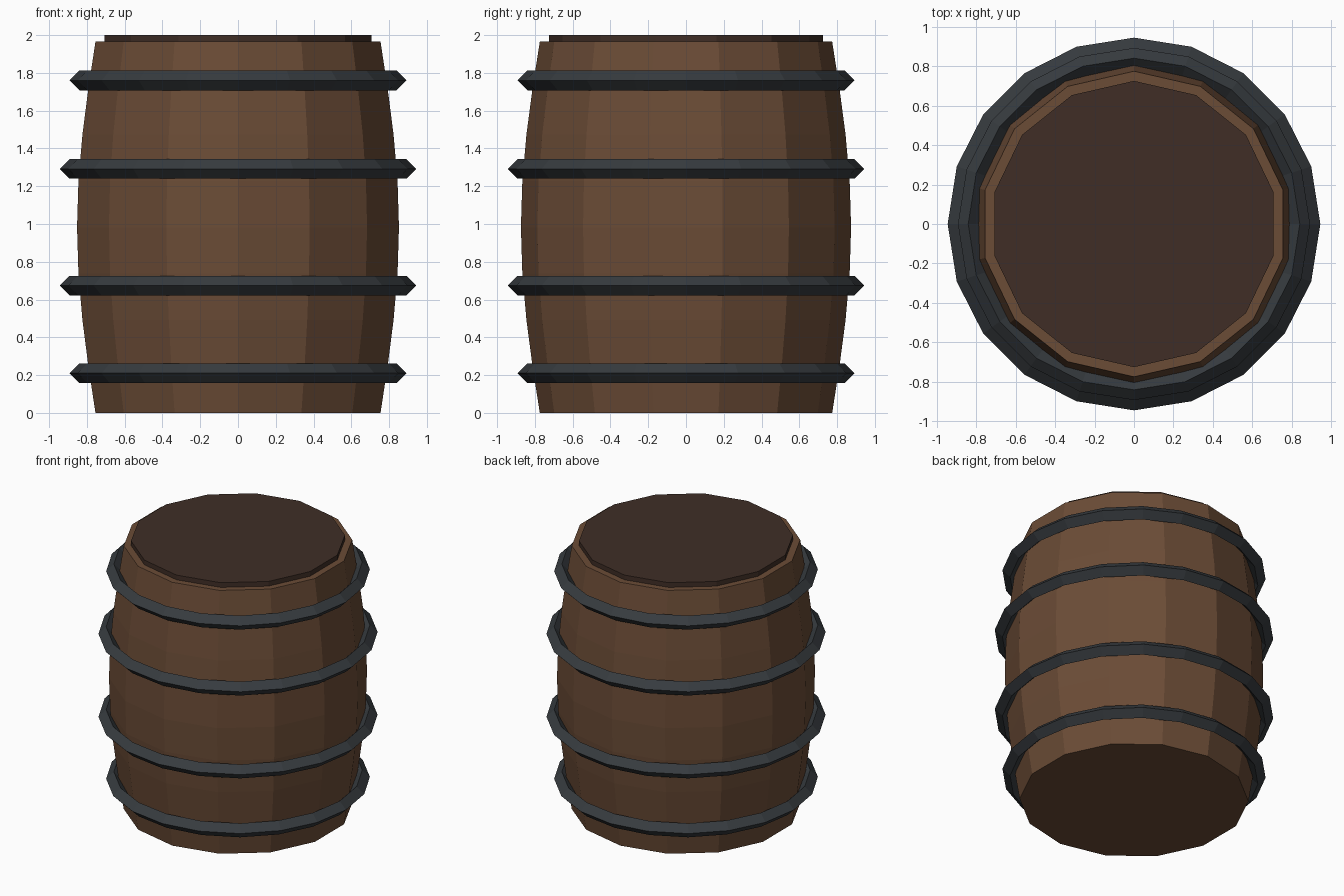
import bpy, bmesh, math

if "Cube" in bpy.data.objects:
    bpy.data.objects.remove(bpy.data.objects["Cube"])

SIDES = 14


def material(name, rgb):
    m = bpy.data.materials.new(name)
    m.diffuse_color = (*rgb, 1)
    m.use_nodes = True
    m.node_tree.nodes["Principled BSDF"].inputs["Base Color"].default_value = m.diffuse_color
    return m


def lathe(name, profile, sides, mat, closed=False):
    """Revolve (radius, z) points around z, with one vertex on the +y axis."""
    bm = bmesh.new()
    rings = []
    for r, z in profile:
        angles = [math.pi / 2 + 2 * math.pi * i / sides for i in range(sides)]
        rings.append([bm.verts.new((r * math.cos(a), r * math.sin(a), z)) for a in angles])
    pairs = list(zip(rings, rings[1:]))
    if closed:
        pairs.append((rings[-1], rings[0]))
    else:
        bm.faces.new(rings[0][::-1])
        bm.faces.new(rings[-1])
    for low, high in pairs:
        for i in range(sides):
            j = (i + 1) % sides
            bm.faces.new((low[i], low[j], high[j], high[i]))
    bmesh.ops.recalc_face_normals(bm, faces=bm.faces)
    mesh = bpy.data.meshes.new(name)
    bm.to_mesh(mesh)
    bm.free()
    mesh.materials.append(mat)
    obj = bpy.data.objects.new(name, mesh)
    bpy.context.collection.objects.link(obj)
    return obj


wood = material("wood", (0.147, 0.072, 0.037))
dark_wood = material("dark_wood", (0.05, 0.027, 0.019))
iron = material("iron", (0.038, 0.044, 0.05))

# Bulging barrel body
HEIGHT, STEPS = 1.965, 8
body = [(0.774 + 0.1 * math.sin(math.pi * k / STEPS), HEIGHT * k / STEPS)
        for k in range(STEPS + 1)]
lathe("barrel_body", body, SIDES, wood)

# Raised lid
lathe("barrel_lid", [(0.725, 1.9), (0.725, 2.0)], SIDES, dark_wood)

# Four diamond-section hoops
T = 0.052
for i, (z, r) in enumerate([(0.21, 0.84), (0.674, 0.892), (1.292, 0.892), (1.76, 0.84)]):
    section = [(r + T, z), (r, z + T), (r - T, z), (r, z - T)]
    lathe(f"hoop_{i + 1}", section, 20, iron, closed=True)
